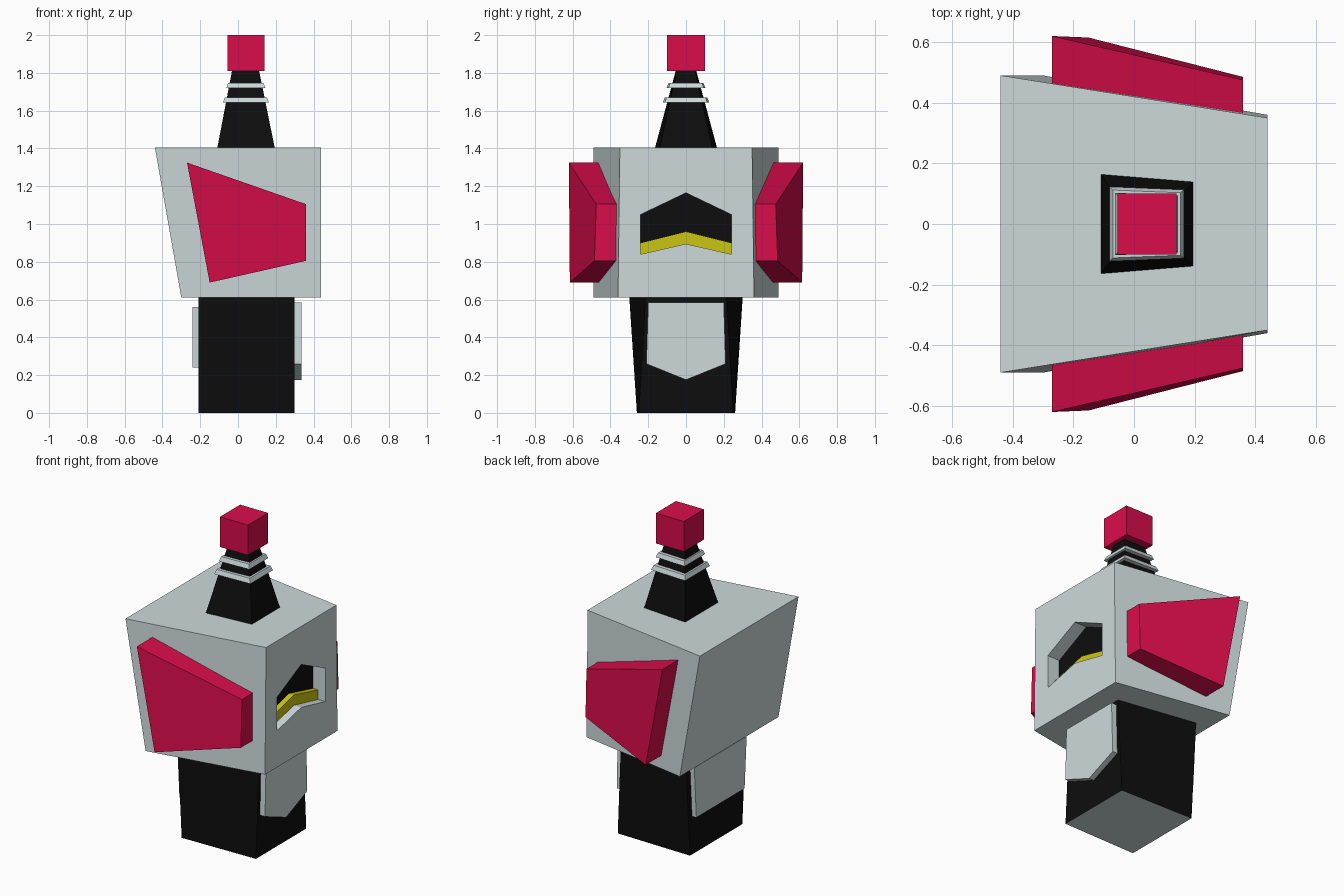
import bpy, bmesh

if "Cube" in bpy.data.objects:
    bpy.data.objects.remove(bpy.data.objects["Cube"])


def material(name, r, g, b):
    m = bpy.data.materials.new(name)
    m.diffuse_color = (r, g, b, 1)
    m.use_nodes = True
    m.node_tree.nodes["Principled BSDF"].inputs["Base Color"].default_value = m.diffuse_color
    return m


LIGHT = material("light_grey", 0.62, 0.70, 0.71)
BLACK = material("black", 0.004, 0.004, 0.004)
RED = material("red", 0.70, 0.004, 0.07)
YELLOW = material("yellow", 0.60, 0.56, 0.005)


def loft(name, loop_a, loop_b, *mats):
    """Closed solid between two matching loops of points; face 0 is the first cap."""
    bm = bmesh.new()
    a = [bm.verts.new(p) for p in loop_a]
    b = [bm.verts.new(p) for p in loop_b]
    bm.faces.new(a)
    bm.faces.new(b)
    for i in range(len(a)):
        j = (i + 1) % len(a)
        bm.faces.new((a[i], a[j], b[j], b[i]))
    bmesh.ops.recalc_face_normals(bm, faces=bm.faces)
    mesh = bpy.data.meshes.new(name)
    bm.to_mesh(mesh)
    bm.free()
    obj = bpy.data.objects.new(name, mesh)
    bpy.context.collection.objects.link(obj)
    for m in mats:
        mesh.materials.append(m)
    return obj


def frustum(name, z0, z1, low, high, *mats):
    """Upright block, symmetric in y. low/high = (rear x, rear half width, front x, front half width)."""
    def ring(s, z):
        xb, wb, xf, wf = s
        return [(xb, -wb, z), (xf, -wf, z), (xf, wf, z), (xb, wb, z)]
    return loft(name, ring(low, z0), ring(high, z1), *mats)


def plate(name, x0, x1, profile, *mats):
    """Extrude a (y, z) profile along x."""
    return loft(name, [(x0, y, z) for y, z in profile],
                [(x1, y, z) for y, z in profile], *mats)


def chevron(w, side_low, mid_low, side_high, mid_high):
    return [(-w, side_low), (0, mid_low), (w, side_low),
            (w, side_high), (0, mid_high), (-w, side_high)]


# Lower body, with a light underside
base = frustum("base", 0, 0.61, (-0.21, 0.26, 0.30, 0.25),
               (-0.21, 0.30, 0.30, 0.215), BLACK, LIGHT)
base.data.polygons[0].material_index = 1

# Chest and back plates
plate("chest_plate", 0.29, 0.335,
      [(-0.20, 0.585), (-0.21, 0.26), (0, 0.175), (0.21, 0.26), (0.20, 0.585)], LIGHT)
plate("back_plate", -0.24, -0.20,
      [(-0.26, 0.56), (-0.24, 0.24), (0.24, 0.24), (0.26, 0.56)], LIGHT)

# Head with a recessed visor opening
head = frustum("head", 0.61, 1.405, (-0.30, 0.49, 0.44, 0.36),
               (-0.44, 0.49, 0.44, 0.35), LIGHT)
cutter = plate("visor_cutter", 0.35, 0.60, chevron(0.24, 0.84, 0.895, 1.05, 1.165), LIGHT)
cutter.hide_render = True
cutter.hide_viewport = True
cutter.display_type = 'WIRE'
cut = head.modifiers.new("visor_recess", 'BOOLEAN')
cut.operation = 'DIFFERENCE'
cut.solver = 'EXACT'
cut.object = cutter

# Dark visor back wall and yellow eye bar
plate("visor_screen", 0.345, 0.355, chevron(0.24, 0.84, 0.895, 1.05, 1.165), BLACK)
plate("eye_bar", 0.35, 0.39, chevron(0.24, 0.84, 0.895, 0.90, 0.96), YELLOW)

# Ear panels, mirrored to both sides: (x, z, inner y, outer y)
ear = [(-0.27, 1.325, 0.455, 0.62), (0.36, 1.105, 0.355, 0.475),
       (0.36, 0.805, 0.36, 0.485), (-0.15, 0.69, 0.455, 0.615)]
for side, s in (("front", -1), ("rear", 1)):
    loft(side + "_ear_panel", [(x, s * yi, z) for x, z, yi, yo in ear],
         [(x, s * yo, z) for x, z, yi, yo in ear], RED)

# Antenna stalk, rings and tip
frustum("antenna_stalk", 1.40, 1.82, (-0.11, 0.165, 0.195, 0.14),
        (-0.03, 0.052, 0.11, 0.047), BLACK)
frustum("antenna_ring_lower", 1.642, 1.67, (-0.08, 0.123, 0.165, 0.113),
        (-0.07, 0.112, 0.153, 0.103), LIGHT)
frustum("antenna_ring_upper", 1.72, 1.747, (-0.062, 0.103, 0.145, 0.094),
        (-0.052, 0.092, 0.135, 0.084), LIGHT)
frustum("antenna_tip", 1.81, 2.0, (-0.055, 0.10, 0.14, 0.10),
        (-0.055, 0.10, 0.14, 0.10), RED)
